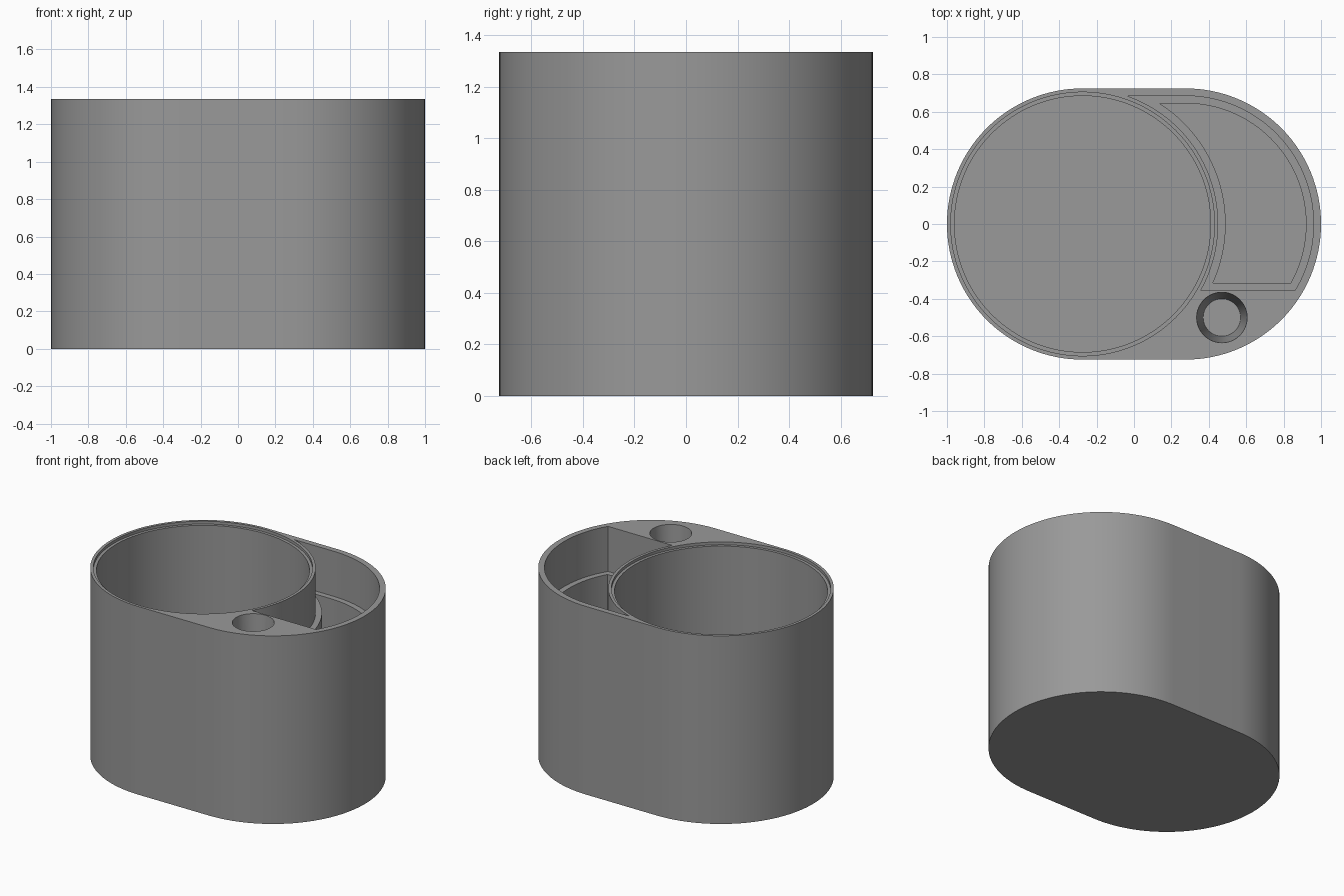
import bpy, bmesh
from math import asin, cos, sin, pi

cube = bpy.data.objects.get("Cube")
if cube:
    bpy.data.objects.remove(cube, do_unlink=True)

HEIGHT, FLOOR, ABOVE = 1.335, 0.04, 0.1
OFFSET = 0.275          # half distance between the two end centres
OUTER = 0.725           # end radius of the body
WALL = 0.04

grey = bpy.data.materials.new("plain_grey")
grey.use_nodes = True
grey.diffuse_color = (0.32, 0.32, 0.32, 1)
grey.node_tree.nodes["Principled BSDF"].inputs["Base Color"].default_value = (0.32, 0.32, 0.32, 1)


def arc(cx, cy, r, start, end, n):
    return [(cx + r * cos(start + (end - start) * i / n),
             cy + r * sin(start + (end - start) * i / n)) for i in range(n + 1)]


def circle(cx, cy, r, n=128):
    return arc(cx, cy, r, 0, 2 * pi, n)[:-1]


def loft(name, bottom, z0, top, z1):
    """Closed solid between two outlines with equal point counts."""
    bm = bmesh.new()
    low = [bm.verts.new((x, y, z0)) for x, y in bottom]
    high = [bm.verts.new((x, y, z1)) for x, y in top]
    bm.faces.new(low[::-1])
    bm.faces.new(high)
    n = len(low)
    for i in range(n):
        j = (i + 1) % n
        bm.faces.new((low[i], low[j], high[j], high[i]))
    bmesh.ops.recalc_face_normals(bm, faces=bm.faces)
    mesh = bpy.data.meshes.new(name)
    bm.to_mesh(mesh)
    bm.free()
    mesh.materials.append(grey)
    obj = bpy.data.objects.new(name, mesh)
    bpy.context.collection.objects.link(obj)
    return obj


def pocket_outline(inset):
    """Crescent beside the cup, shrunk evenly by inset."""
    r_cup = OUTER + inset
    r_out = OUTER - WALL - inset
    y_low = -0.355 + inset
    return (arc(OFFSET, 0, r_out, asin(y_low / r_out), pi / 2, 48)
            + arc(-OFFSET, 0, r_cup, asin(r_out / r_cup), asin(y_low / r_cup), 48))


def cut(body, cutter):
    cutter.hide_render = True
    mod = body.modifiers.new("cut", 'BOOLEAN')
    mod.operation = 'DIFFERENCE'
    mod.solver = 'EXACT'
    mod.object = cutter
    bpy.ops.object.modifier_apply(modifier=mod.name)
    bpy.data.objects.remove(cutter, do_unlink=True)


# Rounded body
outline = (arc(OFFSET, 0, OUTER, -pi / 2, pi / 2, 64)
           + arc(-OFFSET, 0, OUTER, pi / 2, 3 * pi / 2, 64))
body = loft("holder_body", outline, 0, outline, HEIGHT)
bpy.context.view_layer.objects.active = body
body.select_set(True)
TOP = HEIGHT + ABOVE

# Round cup with a shallow lip step
for name, radius, z in (("cup_lip", 0.705, HEIGHT - 0.02), ("cup_bore", 0.685, FLOOR)):
    ring = circle(-OFFSET, 0, radius)
    cut(body, loft(name, ring, z, ring, TOP))

# Side pocket with an inner ledge
for name, inset, z in (("pocket_upper", 0, HEIGHT - 0.32), ("pocket_lower", WALL, FLOOR)):
    shape = pocket_outline(inset)
    cut(body, loft(name, shape, z, shape, TOP))

# Tapered small hole
depth, r_floor, r_rim = 0.6, 0.1, 0.135
r_top = r_rim + (r_rim - r_floor) * ABOVE / depth
cut(body, loft("taper_hole", circle(0.47, -0.5, r_floor, 64), HEIGHT - depth,
               circle(0.47, -0.5, r_top, 64), TOP))

bpy.ops.object.shade_smooth_by_angle(angle=pi / 6)
